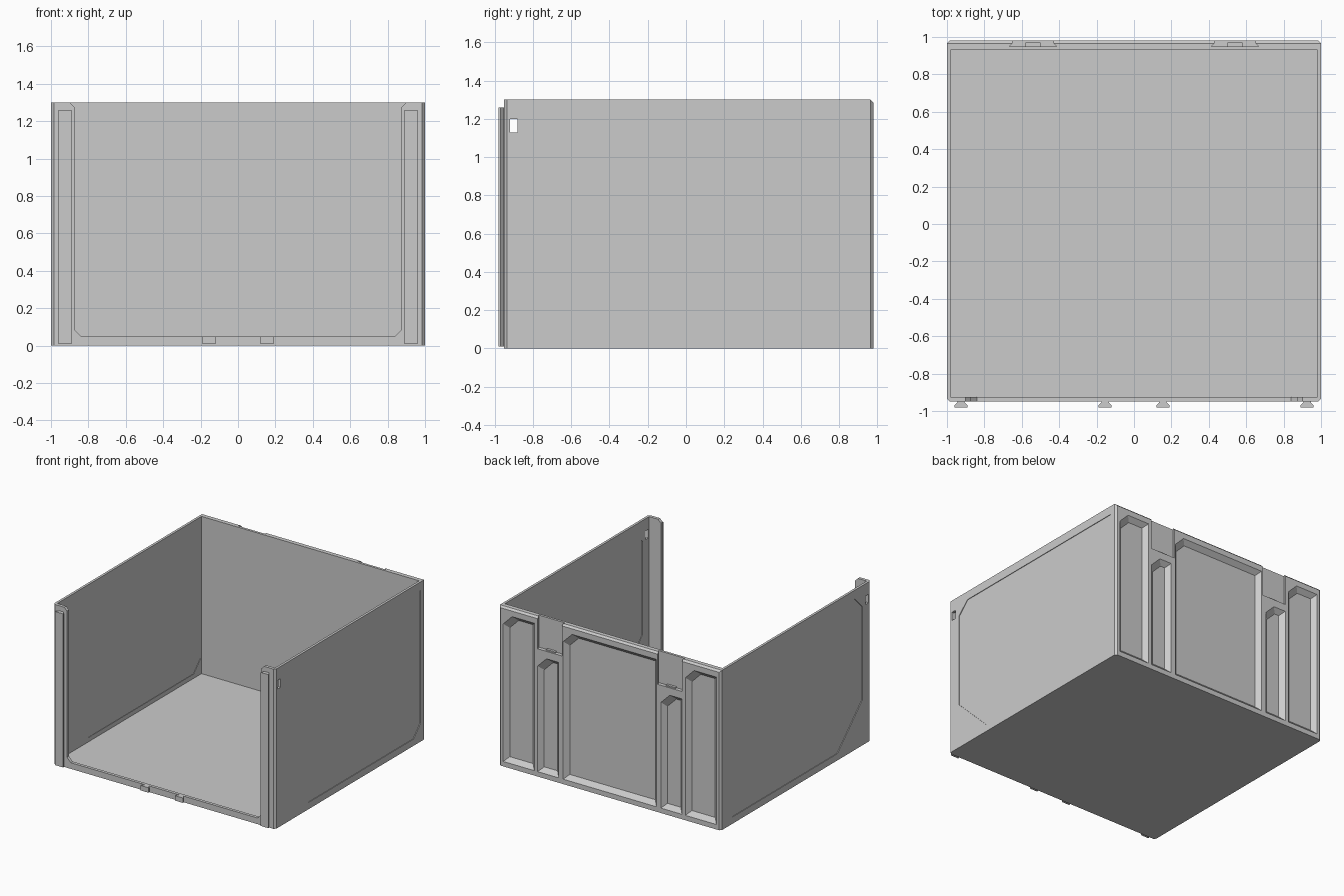
import bpy, bmesh

if "Cube" in bpy.data.objects:
    bpy.data.objects.remove(bpy.data.objects["Cube"])


def loft(name, ring_a, ring_b):
    """Solid between two matching 3D rings."""
    bm = bmesh.new()
    a = [bm.verts.new(p) for p in ring_a]
    b = [bm.verts.new(p) for p in ring_b]
    n = len(a)
    bm.faces.new(a)
    bm.faces.new(b)
    for i in range(n):
        j = (i + 1) % n
        bm.faces.new((a[i], a[j], b[j], b[i]))
    bmesh.ops.recalc_face_normals(bm, faces=bm.faces)
    me = bpy.data.meshes.new(name)
    bm.to_mesh(me)
    bm.free()
    ob = bpy.data.objects.new(name, me)
    bpy.context.collection.objects.link(ob)
    return ob


def box(name, x0, x1, y0, y1, z0, z1):
    r = [(x0, y0), (x1, y0), (x1, y1), (x0, y1)]
    return loft(name, [(x, y, z0) for x, y in r], [(x, y, z1) for x, y in r])


def cut(target, cutter):
    """Subtract the cutter, then remove it."""
    m = target.modifiers.new("cut", 'BOOLEAN')
    m.operation, m.solver, m.object = 'DIFFERENCE', 'EXACT', cutter
    bpy.context.view_layer.objects.active = target
    bpy.ops.object.modifier_apply(modifier=m.name)
    bpy.data.objects.remove(cutter)


# Outer block with bevelled vertical corners and back top edge
shell = box("bin_shell", -1, 1, -0.95, 0.98, 0, 1.3)
bm = bmesh.new()
bm.from_mesh(shell.data)
edges = []
for e in bm.edges:
    p, q = (v.co for v in e.verts)
    if abs(p.z - q.z) > 1 or (min(p.y, q.y) > 0.9 and min(p.z, q.z) > 1.2):
        edges.append(e)
bmesh.ops.bevel(bm, geom=edges, offset=0.015, segments=1, affect='EDGES')
bm.to_mesh(shell.data)
bm.free()

# Cavity and front opening, leaving two flanges and a low lip
cut(shell, box("cavity_cutter", -0.98, 0.98, -0.925, 0.93, 0.02, 1.5))
half = [(0.84, 0.05), (0.875, 0.085), (0.875, 1.275), (0.905, 1.305), (0.905, 1.4)]
opening = half + [(-x, z) for x, z in reversed(half)]
cut(shell, loft("opening_cutter", [(x, -1.1, z) for x, z in opening],
                [(x, -0.9, z) for x, z in opening]))

# Shallow side panels, outside and inside, and grip windows
panel = [(-0.84, 0.37), (-0.84, 1.13), (-0.74, 1.23), (0.92, 1.23),
         (0.92, 0.15), (0.83, 0.055), (-0.52, 0.055)]
for s in (-1, 1):
    for xa, xb in ((0.995, 1.05), (0.95, 0.983)):
        cut(shell, loft("panel_cutter", [(s * xa, y, z) for y, z in panel],
                        [(s * xb, y, z) for y, z in panel]))
    cut(shell, box("window_cutter", min(s * 0.9, s * 1.1), max(s * 0.9, s * 1.1),
                   -0.92, -0.88, 1.13, 1.2))


# Back pockets with sloped walls and one clipped top corner
def pocket(x0, x1, z0, z1, c=0.08, depth=0.035, extra=0.01):
    def ring(y, d):
        a, b, lo, hi = x0 + d, x1 - d, z0 + d, z1 - d
        return [(a, y, lo), (b, y, lo), (b, y, hi - c), (b - c, y, hi), (a, y, hi)]
    return loft("pocket_cutter", ring(0.98 + extra, -extra), ring(0.98 - depth, depth))


for x0, x1, top in ((0.68, 0.96, 1.24), (0.46, 0.65, 0.98), (-0.42, 0.42, 1.24),
                    (-0.65, -0.46, 0.98), (-0.96, -0.68, 1.24)):
    cut(shell, pocket(x0, x1, 0.04, top))

# Dovetail sockets at the top of the back wall, each with a small catch
for cx in (-0.54, 0.54):
    sec = [(cx - 0.11, 1.0), (cx + 0.11, 1.0), (cx + 0.11, 0.965),
           (cx + 0.125, 0.95), (cx - 0.125, 0.95), (cx - 0.11, 0.965)]
    cut(shell, loft("socket_cutter", [(x, y, 1.04) for x, y in sec],
                    [(x, y, 1.4) for x, y in sec]))
    box("socket_catch", cx - 0.04, cx + 0.04, 0.945, 0.97, 1.035, 1.05)


# Dovetail rails on the flanges and short tabs on the front lip
def dovetail(name, cx, z0, z1):
    sec = [(-0.02, -0.94), (0.02, -0.94), (0.02, -0.955), (0.035, -0.97),
           (0.035, -0.98), (-0.035, -0.98), (-0.035, -0.97), (-0.02, -0.955)]
    return loft(name, [(cx + x, y, z0) for x, y in sec],
                [(cx + x, y, z1) for x, y in sec])


for s in (-1, 1):
    dovetail("front_rail", s * 0.925, 0.01, 1.26)
    dovetail("front_tab", s * 0.155, 0.01, 0.05)
